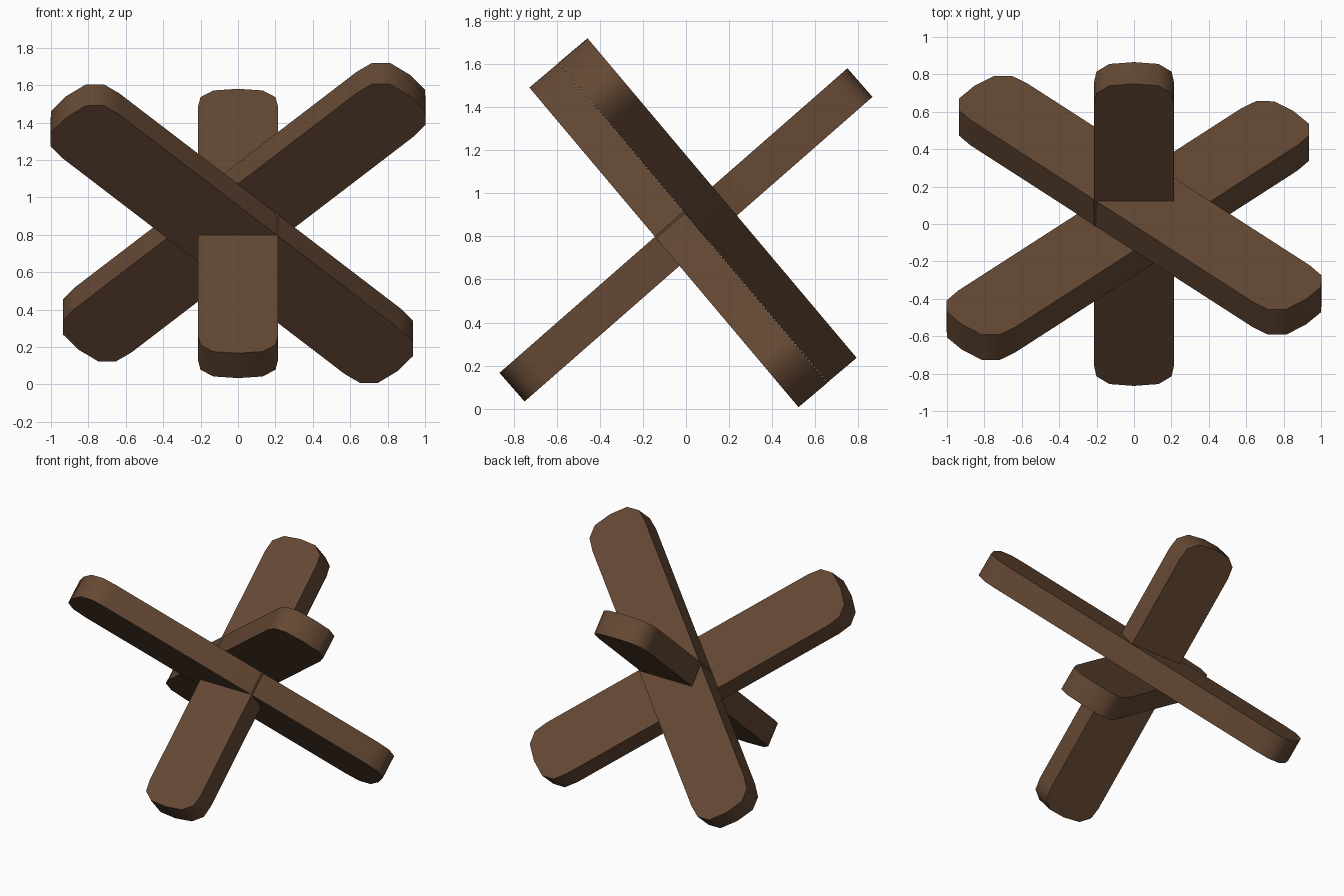
import bpy, math
from mathutils import Matrix, Vector

if "Cube" in bpy.data.objects:
    bpy.data.objects.remove(bpy.data.objects["Cube"])

wood = bpy.data.materials.new("brown_wood")
wood.diffuse_color = (0.13, 0.066, 0.034, 1)
wood.use_nodes = True
wood.node_tree.nodes["Principled BSDF"].inputs["Base Color"].default_value = wood.diffuse_color

THICK = 0.1766
# one quarter of the rounded outline: (half width, distance back from the tip)
CAP = [(0.215, 0.185), (0.201, 0.083), (0.132, 0.016), (0.0, 0.0)]


def plank(name, half_len, squash, center, along, normal):
    """Flat board with rounded ends, lying along one axis and facing another."""
    end = [(w, half_len - d * squash) for w, d in CAP]
    end += [(-w, l) for w, l in reversed(end[:-1])]
    outline = end + [(-w, -l) for w, l in end]
    n = len(outline)
    verts = [(w, l, z) for z in (-THICK / 2, THICK / 2) for w, l in outline]
    faces = [tuple(reversed(range(n))), tuple(range(n, 2 * n))]
    faces += [(i, (i + 1) % n, n + (i + 1) % n, n + i) for i in range(n)]
    mesh = bpy.data.meshes.new(name)
    mesh.from_pydata(verts, [], faces)
    mesh.materials.append(wood)
    obj = bpy.data.objects.new(name, mesh)
    bpy.context.collection.objects.link(obj)
    y, z = Vector(along).normalized(), Vector(normal).normalized()
    x = y.cross(z)
    rot = Matrix((x, y, z)).transposed().to_4x4()
    obj.matrix_world = Matrix.Translation(center) @ rot
    bpy.ops.object.select_all(action='DESELECT')
    obj.select_set(True)
    bpy.context.view_layer.objects.active = obj
    bpy.ops.object.shade_smooth_by_angle(angle=math.radians(50))


# two crossed boards stacked in one tilted plane
a = math.radians(40.1)
normal = Vector((0, math.cos(a), math.sin(a)))
rise = Vector((0, -math.sin(a), math.cos(a)))
plank("front_cross_plank", 1.253, 1.0, (-0.0325, -0.035, 0.806),
      rise + Vector((-1, 0, 0)), normal)
plank("back_cross_plank", 1.253, 1.0, (0.0325, 0.100, 0.921),
      rise + Vector((1, 0, 0)), normal)

# third board driven through the crossing
b = math.radians(41.2)
plank("through_plank", 1.073, 0.82, (0, 0, 0.807),
      (0, math.cos(b), math.sin(b)), (0, -math.sin(b), math.cos(b)))
